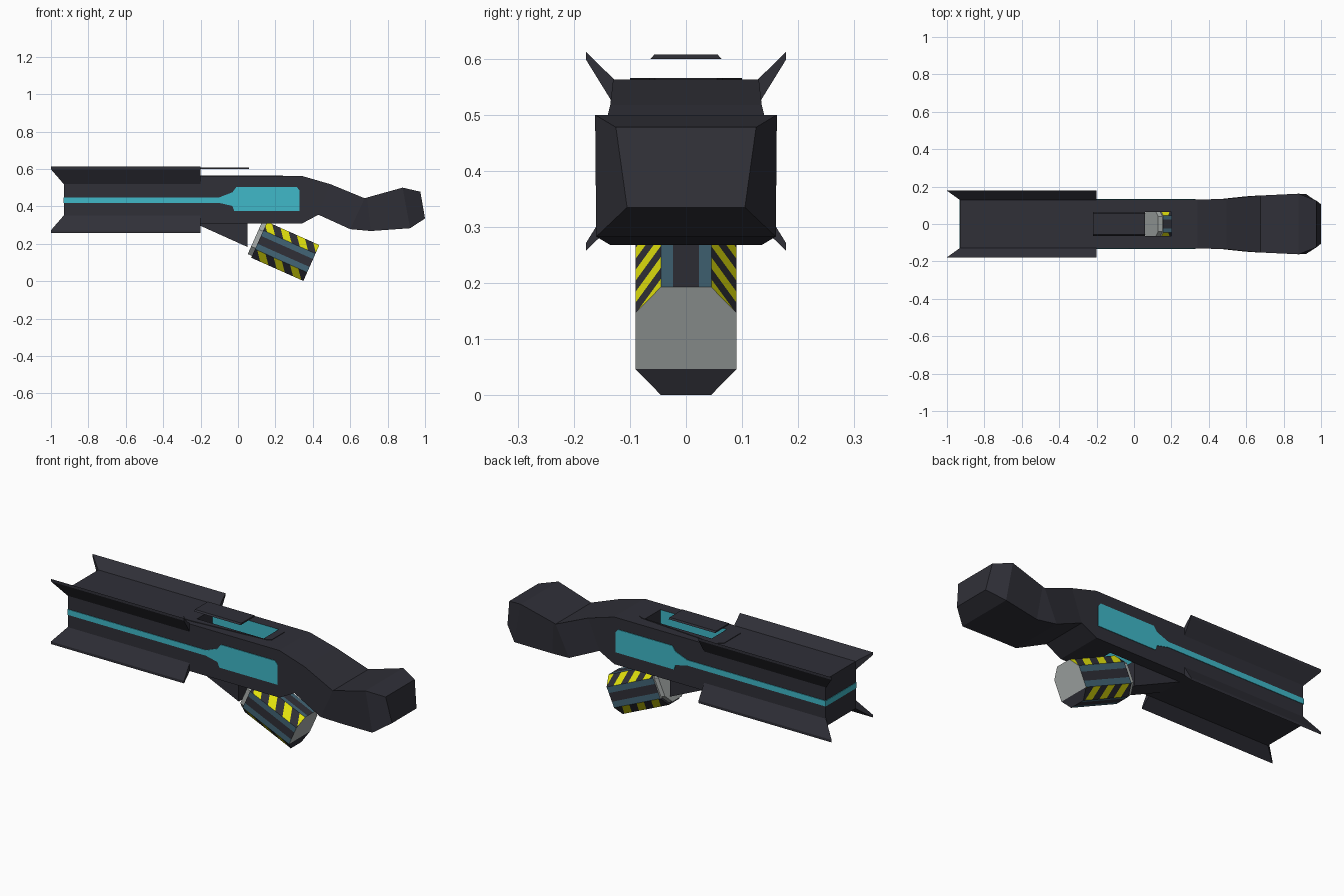
import bpy, bmesh, math
from mathutils import Matrix, Vector

if "Cube" in bpy.data.objects:
    bpy.data.objects.remove(bpy.data.objects["Cube"])


def material(name, rgb):
    m = bpy.data.materials.new(name)
    m.diffuse_color = (*rgb, 1)
    m.use_nodes = True
    m.node_tree.nodes["Principled BSDF"].inputs["Base Color"].default_value = m.diffuse_color
    return m


DARK = material("charcoal", (0.029, 0.029, 0.039))
CYAN = material("cyan", (0.05, 0.48, 0.58))
YELLOW = material("yellow", (0.78, 0.78, 0.004))
BLUE = material("slate blue", (0.055, 0.13, 0.18))
GREY = material("light grey", (0.40, 0.43, 0.42))


def make(name, bm, mats):
    bmesh.ops.recalc_face_normals(bm, faces=bm.faces[:])
    me = bpy.data.meshes.new(name)
    bm.to_mesh(me)
    bm.free()
    for m in mats:
        me.materials.append(m)
    ob = bpy.data.objects.new(name, me)
    bpy.context.collection.objects.link(ob)
    return ob


def loft(rings):
    """Closed solid through rings of equal point count."""
    bm = bmesh.new()
    vs = [[bm.verts.new(p) for p in r] for r in rings]
    n = len(rings[0])
    for a, b in zip(vs, vs[1:]):
        for i in range(n):
            bm.faces.new((a[i], a[(i + 1) % n], b[(i + 1) % n], b[i]))
    bm.faces.new(vs[0])
    bm.faces.new(vs[-1])
    return bm


def side_prism(profile, y0, y1):
    return loft([[(x, y, z) for x, z in profile] for y in (y0, y1)])


def top_prism(outline, z0, z1):
    return loft([[(x, y, z) for x, y in outline] for z in (z0, z1)])


# Body and stock: top x, top z, top half width, bottom x, z, half width
sections = [
    (-0.93, 0.563, 0.13, -0.93, 0.307, 0.13),
    (0.34, 0.563, 0.13, 0.34, 0.307, 0.13),
    (0.495, 0.518, 0.135, 0.43, 0.355, 0.13),
    (0.677, 0.443, 0.153, 0.60, 0.278, 0.148),
    (0.69, 0.447, 0.153, 0.71, 0.268, 0.135),
    (0.88, 0.50, 0.162, 0.92, 0.283, 0.160),
    (0.975, 0.478, 0.125, 1.0, 0.335, 0.105),
]
body = make("body_and_stock", loft([
    [(xt, -wt, zt), (xt, wt, zt), (xb, wb, zb), (xb, -wb, zb)]
    for xt, zt, wt, xb, zb, wb in sections]), [DARK])

# Rim plate around the top opening
rim = make("top_rim", top_prism(
    [(-0.28, -0.07), (-0.25, -0.1), (-0.21, -0.1), (0.22, -0.065), (0.24, -0.055),
     (0.24, 0.055), (0.22, 0.065), (-0.21, 0.1), (-0.25, 0.1), (-0.28, 0.07)],
    0.56, 0.566), [DARK])

# Opening through the body with cyan inner walls
cutter = make("opening_cutter", top_prism(
    [(-0.2, -0.065), (0.2, -0.065), (0.2, 0.065), (-0.2, 0.065)], 0.25, 0.65), [DARK, CYAN])
for p in cutter.data.polygons:
    p.material_index = 1 if abs(p.normal.y) > 0.5 else 0
cutter.hide_render = True
cutter.hide_viewport = True
cutter.display_type = 'WIRE'
for ob in (body, rim):
    mod = ob.modifiers.new("opening", 'BOOLEAN')
    mod.operation = 'DIFFERENCE'
    mod.solver = 'EXACT'
    mod.material_mode = 'TRANSFER'
    mod.object = cutter

# Floating sight plate above the opening
make("sight_plate", loft([
    [(-0.22, -w, z), (0.06, -w, z), (0.06, w, z), (-0.22, w, z)]
    for w, z in ((0.063, 0.6), (0.056, 0.608))]), [DARK])

# Four flared barrel fins
MID = 0.435
fin = [(0.128, 0.128, -0.93), (0.178, 0.177, -1.0), (0.178, 0.163, -1.0), (0.128, 0.082, -0.93)]
for sy, side in ((-1, "front"), (1, "back")):
    for sz, level in ((-1, "lower"), (1, "upper")):
        make(f"{level}_{side}_fin", loft([
            [(x, sy * y, MID + sz * z) for y, z, x in fin],
            [(-0.2, sy * y, MID + sz * z) for y, z, x in fin]]), [DARK])

# Cyan side lights and the band across the muzzle
light = [(-0.93, 0.418), (-0.10, 0.418), (-0.03, 0.402), (-0.02, 0.375), (0.33, 0.375),
         (0.33, 0.485), (0.315, 0.502), (-0.01, 0.502), (-0.03, 0.475), (-0.10, 0.448),
         (-0.93, 0.448)]
for s, side in ((-1, "front"), (1, "back")):
    make(f"{side}_light_panel", side_prism(light, s * 0.128, s * 0.133), [CYAN])
make("muzzle_light", side_prism(
    [(-0.933, 0.418), (-0.928, 0.418), (-0.928, 0.448), (-0.933, 0.448)], -0.133, 0.133), [CYAN])

# Wedge below the body, leading to the canister
make("lower_wedge", side_prism(
    [(-0.23, 0.309), (-0.22, 0.32), (0.05, 0.32), (0.05, 0.183)], -0.065, 0.065), [DARK])


# Tilted octagonal canister, built along x and then turned
def octagon(x, k=1.0):
    pts = [(0.045, 0.105), (0.09, 0.055), (0.09, -0.055), (0.045, -0.105)]
    pts += [(-y, z) for y, z in reversed(pts)]
    return [(x, k * y, k * z) for y, z in pts]


place = Matrix.Translation((0.392, 0, 0.097)) @ Matrix.Rotation(math.radians(24), 4, 'Y')
LENGTH, STRIPE = 0.33, 0.048
bm = loft([octagon(-LENGTH + 0.025), octagon(0)])


def cut(co, no):
    geom = bm.verts[:] + bm.edges[:] + bm.faces[:]
    bmesh.ops.bisect_plane(bm, geom=geom, plane_co=co, plane_no=no)


for k in range(-10, 4):
    cut((k * STRIPE, 0, 0), Vector((1, 0, 0.8)).normalized())
for s in (-1, 1):
    cut((0, s * 0.023, 0), (0, 1, 0))
    cut((0, 0, s * 0.023), (0, 0, 1))
cut((0, 0, -0.055), (0, 0, 1))
bmesh.ops.recalc_face_normals(bm, faces=bm.faces[:])
for f in bm.faces:
    c, n = f.calc_center_median(), f.normal
    if abs(n.x) > 0.9:                                # end faces
        f.material_index = 0 if c.z < -0.055 else 3
    elif abs(n.y) > 0.3 and abs(n.z) > 0.3:           # hazard stripes
        f.material_index = math.floor((c.x + 0.8 * c.z) / STRIPE) % 2
    else:                                             # blue with dark centre
        across = c.y if abs(n.z) > 0.5 else c.z
        f.material_index = 0 if abs(across) < 0.023 else 2
bm.transform(place)
make("canister", bm, [DARK, YELLOW, BLUE, GREY])

# Grey cap on the inner end of the canister
bm = loft([octagon(-LENGTH, 0.9), octagon(-LENGTH + 0.026, 0.9)])
bm.transform(place)
make("canister_cap", bm, [GREY])
